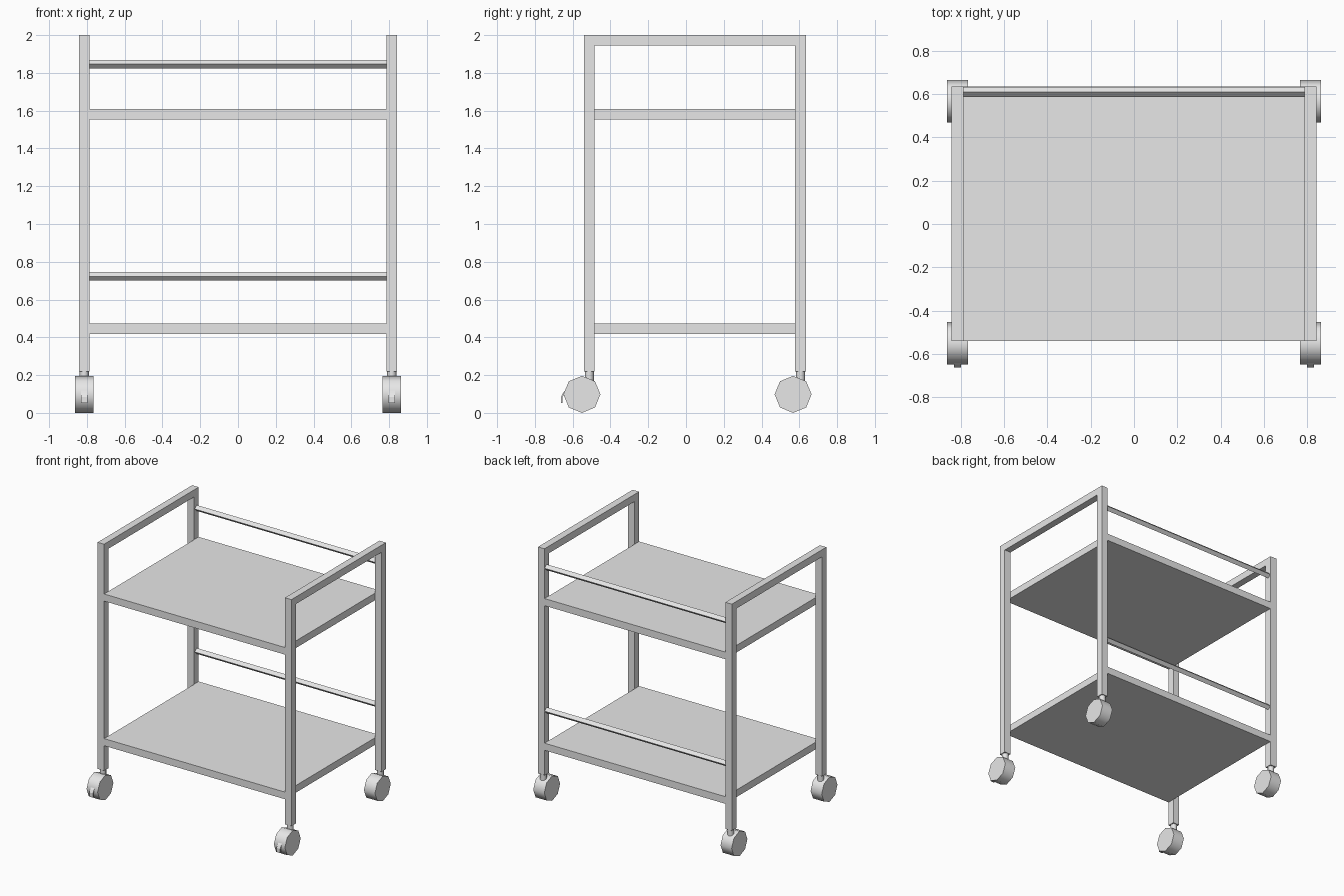
import bpy
import bmesh
from math import cos, sin, pi, radians

if "Cube" in bpy.data.objects:
    bpy.data.objects.remove(bpy.data.objects["Cube"], do_unlink=True)

metal = bpy.data.materials.new("light grey metal")
GREY = (0.8, 0.8, 0.8, 1.0)
metal.diffuse_color = GREY
metal.use_nodes = True
metal.node_tree.nodes["Principled BSDF"].inputs["Base Color"].default_value = GREY


def extrude_x(name, profile, x0, x1, smooth=False):
    """Solid with the given (y, z) outline, running from x0 to x1."""
    bm = bmesh.new()
    face = bm.faces.new([bm.verts.new((x0, y, z)) for y, z in profile])
    ext = bmesh.ops.extrude_face_region(bm, geom=[face])
    moved = [v for v in ext["geom"] if isinstance(v, bmesh.types.BMVert)]
    bmesh.ops.translate(bm, verts=moved, vec=(x1 - x0, 0, 0))
    bmesh.ops.recalc_face_normals(bm, faces=bm.faces)
    mesh = bpy.data.meshes.new(name)
    bm.to_mesh(mesh)
    bm.free()
    obj = bpy.data.objects.new(name, mesh)
    bpy.context.collection.objects.link(obj)
    mesh.materials.append(metal)
    if smooth:
        smooth_sides(obj)
    return obj


def smooth_sides(obj):
    bpy.ops.object.select_all(action="DESELECT")
    obj.select_set(True)
    bpy.context.view_layer.objects.active = obj
    bpy.ops.object.shade_smooth_by_angle(angle=radians(60))


def ring(y, z, r, n):
    return [(y + r * cos(2 * pi * i / n), z + r * sin(2 * pi * i / n)) for i in range(n)]


FRONT, BACK = -0.54, 0.634      # outer faces of the legs
TUBE = 0.056                    # square tube width
OUT = 0.842                     # outer side of the frames
IN = OUT - TUBE
LEG_BOTTOM, TOP = 0.22, 2.0
WHEEL_R = 0.098

# Side frames: two legs joined by a push bar
arch = [(FRONT, LEG_BOTTOM), (FRONT, TOP), (BACK, TOP), (BACK, LEG_BOTTOM),
        (BACK - TUBE, LEG_BOTTOM), (BACK - TUBE, TOP - TUBE),
        (FRONT + TUBE, TOP - TUBE), (FRONT + TUBE, LEG_BOTTOM)]
for side, s in (("left", 1), ("right", -1)):
    extrude_x(side + "_frame", arch, s * IN, s * OUT)

# Shelves with a thin rail above the back edge of each
for level, z0, rail_z in (("lower", 0.417, 0.723), ("upper", 1.553, 1.846)):
    z1 = z0 + TUBE
    slab = [(FRONT, z0), (FRONT, z1), (BACK, z1), (BACK, z0)]
    extrude_x(level + "_shelf", slab, -IN, IN)
    extrude_x(level + "_rail", ring(0.609, rail_z, 0.023, 4), -IN, IN)

# Casters: stem, trailing wheel and, at the front, a brake tab
for side, s in (("left", 1), ("right", -1)):
    x = s * (OUT + IN) / 2
    for end, leg_y in (("front", FRONT + TUBE / 2), ("back", BACK - TUBE / 2)):
        name = end + "_" + side
        bpy.ops.mesh.primitive_cylinder_add(vertices=8, radius=0.024, depth=0.08,
                                            location=(x, leg_y, LEG_BOTTOM - 0.04))
        stem = bpy.context.object
        stem.name = name + "_caster_stem"
        stem.data.materials.append(metal)
        smooth_sides(stem)

        wheel_y = leg_y - 0.039
        extrude_x(name + "_wheel", ring(wheel_y, WHEEL_R, WHEEL_R, 8),
                  x - 0.048, x + 0.048, smooth=True)
        if end == "front":
            tab = [(-0.08, 0.13), (-0.1, 0.105), (-0.11, 0.085), (-0.11, 0.052),
                   (-0.103, 0.052), (-0.102, 0.085), (-0.09, 0.105), (-0.07, 0.12)]
            extrude_x(name + "_brake_tab", [(wheel_y + y, z) for y, z in tab],
                      x - 0.016, x + 0.016)
